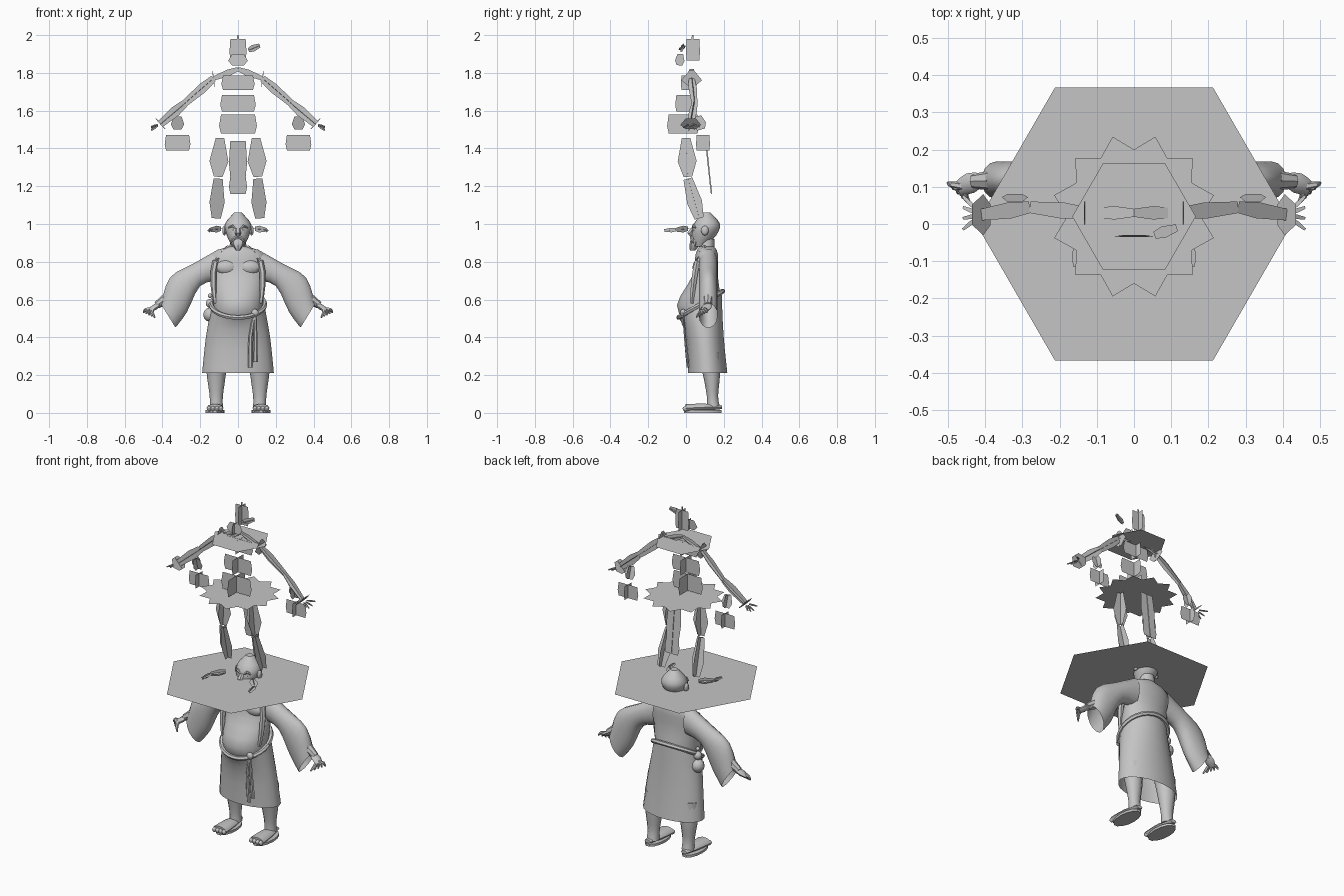
import bpy, bmesh
from math import sin, cos, pi, radians, tau
from mathutils import Vector, Matrix

cube = bpy.data.objects.get("Cube")
if cube:
    bpy.data.objects.remove(cube, do_unlink=True)

GREY = (.56, .56, .56, 1)
clay = bpy.data.materials.new("plain grey")
clay.use_nodes = True
clay.diffuse_color = GREY
clay.node_tree.nodes["Principled BSDF"].inputs["Base Color"].default_value = GREY


def finish(name, bm, solid=True, pair=False):
    """Store the mesh; solids are smooth shaded, pairs are mirrored left to right."""
    if solid:
        bmesh.ops.recalc_face_normals(bm, faces=bm.faces[:])
    mesh = bpy.data.meshes.new(name)
    bm.to_mesh(mesh)
    bm.free()
    mesh.materials.append(clay)
    obj = bpy.data.objects.new(name, mesh)
    bpy.context.collection.objects.link(obj)
    if solid:
        bpy.ops.object.select_all(action='DESELECT')
        obj.select_set(True)
        bpy.context.view_layer.objects.active = obj
        bpy.ops.object.shade_smooth_by_angle(angle=radians(40))
    if pair:
        obj.modifiers.new("mirror", 'MIRROR')


def refine(rows, steps):
    """Insert smooth in-between rows."""
    result = []
    last = len(rows) - 1
    for i in range(last):
        near = (rows[max(i - 1, 0)], rows[i], rows[i + 1], rows[min(i + 2, last)])
        for k in range(steps):
            t = k / steps
            result.append([b + t / 2 * (c - a + t * (2 * a - 5 * b + 4 * c - d + t * (3 * (b - c) + d - a)))
                           for a, b, c, d in zip(*near)])
    return result + [rows[last]]


def ellipse(centre, u, v, count):
    angles = [tau * i / count for i in range(count)]
    return [centre + u * cos(a) + v * sin(a) for a in angles]


def bridge(name, rings, caps=True, pair=False):
    """Join rings of points into one surface."""
    bm = bmesh.new()
    loops = [[bm.verts.new(p) for p in ring] for ring in rings]
    for lower, upper in zip(loops, loops[1:]):
        for i in range(len(lower)):
            bm.faces.new((lower[i - 1], lower[i], upper[i], upper[i - 1]))
    if caps:
        bm.faces.new(loops[0])
        bm.faces.new(loops[-1])
    finish(name, bm, True, pair)


def body(name, rows, count=16, x=0, tilt=0, caps=True, pair=False):
    """Upright form from rows of height, half width, front and back; tilt lifts the back of the rim."""
    rows = refine(rows, 3)
    rings = []
    for i, (z, width, front, back) in enumerate(rows):
        lift = tilt * (i / (len(rows) - 1)) ** 3
        rings.append(ellipse(Vector((x, (front + back) / 2, z)), Vector((width, 0, 0)),
                             Vector((0, (back - front) / 2, lift)), count))
    bridge(name, rings, caps, pair)


def axes(direction):
    """Width and depth directions across a limb."""
    t = direction.normalized()
    upright = abs(t.z) > .8
    u = Vector((0, upright, not upright)).cross(t).normalized()
    return u, t.cross(u).normalized()


def tube(name, rows, count=6, flat=1, steps=2, pair=False):
    """Tube along rows of position and radius."""
    rows = refine(rows, steps)
    points = [Vector(row[:3]) for row in rows]
    rings = []
    for i, p in enumerate(points):
        u, v = axes(points[min(i + 1, len(points) - 1)] - points[max(i - 1, 0)])
        radius = rows[i][3]
        rings.append(ellipse(p, u * radius, v * radius * flat, count))
    bridge(name, rings, True, pair)


def ball(name, centre, size, pair=False):
    bm = bmesh.new()
    place = Matrix.Translation(centre) @ Matrix.Diagonal((*size, 1))
    bmesh.ops.create_uvsphere(bm, u_segments=10, v_segments=6, radius=1, matrix=place)
    finish(name, bm, True, pair)


def marker(name, start, end, width, depth, taper=.6, pair=False):
    """Two crossed six-sided sheets between two points."""
    start, end = Vector(start), Vector(end)
    u, v = axes(end - start)
    middle = start.lerp(end, .4)
    bm = bmesh.new()
    for s in (u * width, v * depth):
        outline = (start - s * taper, start + s * taper, middle + s,
                   end + s * taper, end - s * taper, middle - s)
        bm.faces.new([bm.verts.new(p) for p in outline])
    finish(name, bm, False, pair)


def sheet(name, count, outer, inner, y, z, turn=0):
    """Flat horizontal polygon or star."""
    bm = bmesh.new()
    corners = []
    for i in range(count):
        radius = inner if i % 2 else outer
        angle = turn + tau * i / count
        corners.append(bm.verts.new((radius * cos(angle), y + radius * sin(angle), z)))
    bm.faces.new(corners)
    finish(name, bm, False)


# Torso with round belly, skirt, neck and head
body("torso", [(.45, .12, .01, .18), (.57, .13, -.05, .19), (.72, .14, .03, .17),
               (.84, .14, .05, .17), (.88, .05, .07, .15)], 18)
body("skirt", [(.21, .19, .01, .22), (.4, .17, 0, .2), (.57, .14, -.04, .19)], 22, tilt=.07, caps=False)
body("neck", [(.84, .05, .07, .15), (.92, .04, .07, .15)], 12)
body("head", [(.88, .03, .04, .1), (.94, .06, .03, .16), (1, .07, .04, .18), (1.06, .02, .09, .13)])

# Face
tube("nose", [(0, .05, .99, .01), (0, .02, .95, .016), (0, .04, .94, .01)])
body("beard", [(.86, .01, .02, .05), (.9, .035, .02, .08), (.93, .03, .03, .08)], 8)
tube("moustache", [(0, .03, .93, .008), (.02, .03, .925, .01), (.04, .04, .9, .004)], pair=True)
tube("eyebrows", [(.01, .04, .97, .005), (.03, .04, .99, .008), (.05, .05, .98, .004)], pair=True)
ball("eyes", (.025, .042, .966), (.009, .007, .006), True)
ball("ears", (.072, .1, .965), (.012, .02, .026), True)

# Chest and robe edges
ball("chest_muscles", (.06, .064, .77), (.06, .03, .04), True)
tube("robe_edges", [(.05, .1, .88, .01), (.12, .06, .8, .016), (.13, .04, .68, .016), (.12, .03, .58, .01)],
     pair=True)

# Belt, hanging sash and gourd
belt_angles = [tau * i / 28 for i in range(29)]
tube("belt", [(.142 * cos(a), .078 + .117 * sin(a), .575 + .07 * sin(a), .013) for a in belt_angles], steps=1)
ball("sash_knot", (.09, -.015, .53), (.02, .016, .02))
for name, x, bottom in (("inner", .066, .24), ("outer", .092, .27)):
    tube(name + "_sash_end", [(.09, -.015, .53, .008), (x, -.005, .4, .011), (x, .01, bottom, .013)], flat=.6)
for name, z, size in (("bowl", .52, .038), ("shoulder", .58, .024), ("stem", .62, .012)):
    ball("gourd_" + name, (-.148, .1, z), (size, size, size))

# Wide sleeves, as rows of upper edge and lower edge
sleeve = refine([(.1, .87, .1, .7), (.24, .79, .2, .67), (.36, .72, .27, .53), (.41, .58, .33, .45)], 3)
rings = []
for upper_x, upper_z, lower_x, lower_z in sleeve:
    upper, lower = Vector((upper_x, .118, upper_z)), Vector((lower_x, .118, lower_z))
    rings.append(ellipse((upper + lower) / 2, Vector((0, .05, 0)), (upper - lower) / 2, 14))
bridge("sleeves", rings, False, True)

# Forearms, palms and fingers
tube("forearms", [(.3, .12, .66, .04), (.43, .115, .57, .02)], 8, pair=True)
tube("palms", [(.41, .12, .58, .018), (.44, .11, .56, .028), (.47, .095, .54, .02)], 8, .55, pair=True)
knuckles = Vector((.453, .1, .552))
for i in range(5):
    tip = Vector((.5, .11, .53)).lerp(Vector((.44, .055, .505)), i / 4)
    bend = knuckles.lerp(tip, .6) + Vector((.008, 0, .008))
    tube("fingers", [(*knuckles, .01), (*bend, .009), (*tip, .004)], pair=True)

# Legs, feet and toes
body("legs", [(.03, .035, .11, .18), (.09, .035, .11, .17), (.2, .05, .09, .18), (.32, .06, .06, .18)],
     12, x=.115, pair=True)
tube("feet", [(.12, .19, .03, .02), (.12, .1, .03, .04), (.122, 0, .025, .045)], 10, .5, pair=True)
body("soles", [(0, .05, -.012, .19), (.014, .05, -.012, .19)], 14, x=.122, pair=True)
for i in range(4):
    ball("toes", (.09 + i * .021, -.002, .022), (.012, .016, .014), True)

# Marker sheets for the arms above
shoulder, elbow, wrist = Vector((.13, .03, 1.77)), Vector((.28, .045, 1.64)), Vector((.41, .025, 1.53))
marker("collar_markers", (0, .03, 1.82), shoulder, .018, .018, pair=True)
marker("upper_arm_markers", shoulder, elbow, .022, .026, .7, True)
marker("lower_arm_markers", elbow, wrist, .022, .028, .7, True)
rise = Vector((.005, 0, .045))
marker("shoulder_markers", shoulder - rise, shoulder + rise, .003, .055, .2, True)
across = Vector((.025, 0, .028))
marker("wrist_markers", wrist - across, wrist + across, .055, .003, .5, True)
for i in range(4):
    spread = .03 * i - .04
    tip = wrist + Vector((.05, spread, -.04 + abs(spread) / 2))
    marker("finger_markers", wrist.lerp(tip, .3), tip, .006, .006, pair=True)
marker("sleeve_markers", (.32, .08, 1.5), (.32, .06, 1.57), .035, .035, pair=True)
marker("cuff_markers", (.32, .09, 1.39), (.32, .09, 1.47), .068, .037, .9, True)

# Marker sheets for the legs
marker("thigh_markers", (.105, .01, 1.25), (.095, 0, 1.455), .05, .05, .45, True)
marker("shin_markers", (.115, .07, 1.03), (.105, .01, 1.24), .04, .04, pair=True)
ball_of_foot = Vector((.145, -.05, .97))
marker("foot_markers", (.09, .01, .975), ball_of_foot, .022, .018, pair=True)
marker("toe_markers", ball_of_foot, (.155, -.115, .965), .016, .012, pair=True)

# Marker sheets for the spine, head and back of the skirt
for i, name in enumerate(("hip", "waist", "chest")):
    base = Vector((0, i * .015 - .015, 1.48 + .115 * i))
    marker(name + "_marker", base, base + Vector((0, 0, .1 - .012 * i)), .1 - .006 * i, .085 / (1 + i / 2), .9)
marker("head_marker", (0, .037, 1.865), (0, .037, 1.98), .045, .037, .9)
marker("crown_marker", (0, .035, 1.97), (0, .035, 2), .006, .006)
marker("jaw_marker", (0, -.035, 1.84), (0, -.03, 1.9), .052, .025)
marker("pipe_marker", (.055, -.03, 1.92), (.115, -.01, 1.945), .016, .018)
marker("upper_skirt_marker", (0, .125, 1.25), (0, .105, 1.44), .048, .004, .85)
marker("lower_skirt_marker", (0, .135, 1.16), (0, .125, 1.25), .048, .004, .85)

# Flat horizontal sheets
sheet("ground_sheet", 6, .424, .424, 0, .95)
sheet("hip_star_sheet", 24, .222, .18, .02, 1.465, pi / 12)
sheet("chest_sheet", 6, .166, .166, .02, 1.785)
